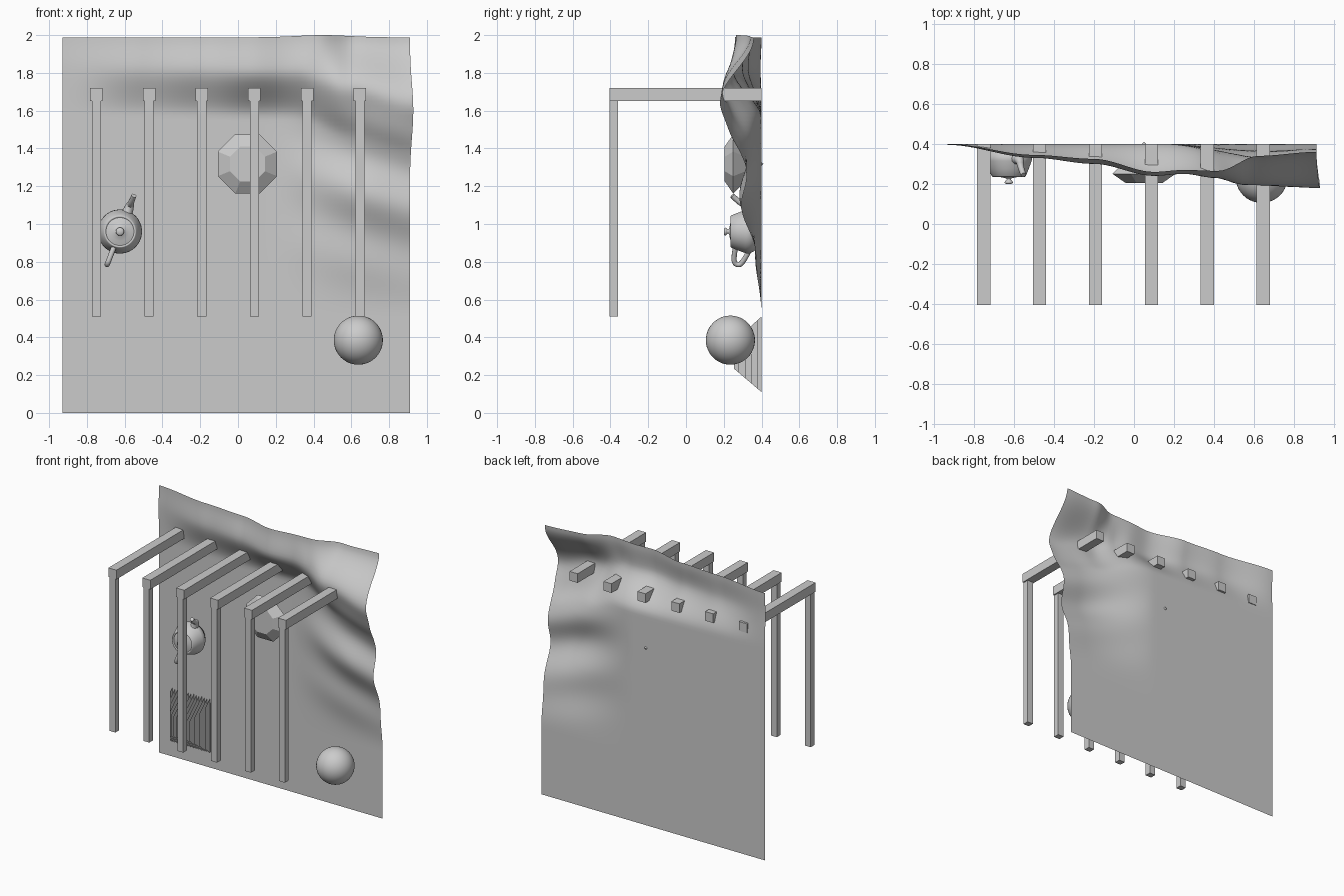
import bpy, bmesh, math
from mathutils import Vector

if "Cube" in bpy.data.objects:
    bpy.data.objects.remove(bpy.data.objects["Cube"])


def finish(bm, name, smooth=False):
    bmesh.ops.remove_doubles(bm, verts=bm.verts, dist=1e-5)
    me = bpy.data.meshes.new(name)
    bm.to_mesh(me)
    bm.free()
    for p in me.polygons:
        p.use_smooth = smooth
    ob = bpy.data.objects.new(name, me)
    bpy.context.collection.objects.link(ob)
    return ob


def box(bm, x, y, z):
    vs = bmesh.ops.create_cube(bm, size=1)["verts"]
    for v in vs:
        v.co = Vector([(a + b) / 2 + c * (b - a) for (a, b), c in zip((x, y, z), v.co)])


def lathe(name, cx, cz, profile, sides, smooth):
    # profile of (radius, y) turned about an axis running front to back
    bm = bmesh.new()
    rings = [[bm.verts.new((cx + r * math.cos((k + .5) * math.tau / sides), y,
                            cz + r * math.sin((k + .5) * math.tau / sides)))
              for k in range(sides)] for r, y in profile]
    for a, b in zip(rings, rings[1:]):
        for k in range(sides):
            j = (k + 1) % sides
            bm.faces.new((a[k], a[j], b[j], b[k]))
    bmesh.ops.remove_doubles(bm, verts=bm.verts, dist=1e-5)
    bmesh.ops.recalc_face_normals(bm, faces=bm.faces)
    return finish(bm, name, smooth)


def ease(a, b, t):
    t = min(1, max(0, (t - a) / (b - a)))
    return t * t * (3 - 2 * t)


def lerp(points, x):
    for (x0, y0), (x1, y1) in zip(points, points[1:]):
        if x <= x1:
            return y0 + (y1 - y0) * ease(x0, x1, x)
    return points[-1][1]


# rippled sheet: forward offsets of the top edge and of the ridge below it
top_edge = [(-.93, 0), (-.5, .055), (-.2, .075), (.1, .14), (.25, .13), (.42, .135), (.62, .06), (.91, .04)]
ridge = [(-.93, .005), (-.5, .07), (-.2, .1), (.1, .16), (.25, .15), (.4, .17), (.55, .205), (.91, .22)]
ridge_z = [(-.93, 1.84), (.3, 1.82), (.6, 1.72), (.91, 1.64)]


def bulge(x, z):
    zr = lerp(ridge_z, x)
    top, mid = lerp(top_edge, x), lerp(ridge, x)
    low = .11 * ease(.15, .75, x) * ease(.5, 1.35, z) * (1 + .28 * math.sin(15 * z + 5 * x))
    if z > zr:
        return mid + (top - mid) * ease(zr, 2, z)
    return low + (mid - low) * ease(zr - .26, zr, z)


bm = bmesh.new()
bmesh.ops.create_grid(bm, x_segments=70, y_segments=80, size=1)
for v in bm.verts:
    x, z = -.01 + .92 * v.co.x, 1 + v.co.y
    wave = .018 * ease(.6, .91, x) * math.exp(-((z - 1.6) / .2) ** 2)
    lift = -.012 + .012 * math.exp(-((x - .45) / .2) ** 2)
    v.co = (x + wave, .4 - bulge(x, z), z + lift * ease(1.7, 2, z))
finish(bm, "sheet", True)

# six bars, each with a hanging leg
for i in range(6):
    x = -.75 + i * .279
    bm = bmesh.new()
    box(bm, (x - .033, x + .033), (-.405, .4), (1.652, 1.72))
    finish(bm, f"bar_{i + 1}")
    bm = bmesh.new()
    box(bm, (x - .024, x + .024), (-.405, -.36), (.51, 1.655))
    finish(bm, f"leg_{i + 1}")

# ball
bm = bmesh.new()
bmesh.ops.create_uvsphere(bm, u_segments=40, v_segments=24, radius=.13)
bmesh.ops.translate(bm, verts=bm.verts, vec=(.637, .235, .385))
finish(bm, "ball", True)

# faceted gem, its point reaching through the sheet
lathe("gem", .05, 1.318, [(0, .205), (.1, .205), (.17, .25), (0, .41)], 8, False)

# pot with its lid facing forward
cx, cz = -.625, .96
lathe("pot_body", cx, cz, [(.072, .247), (.08, .235), (.086, .24), (.1, .275), (.115, .315),
                           (.117, .335), (.105, .36), (.088, .375), (.085, .387), (0, .387)], 36, True)
lathe("pot_lid", cx, cz, [(0, .2), (.016, .201), (.022, .207), (.018, .214), (.009, .222),
                          (.014, .228), (.05, .236), (.078, .245)], 36, True)


def pot_tube(name, pts, radius):
    # path of (distance from the pot axis, y, thickness)
    cu = bpy.data.curves.new(name, "CURVE")
    cu.dimensions = "3D"
    cu.bevel_depth = radius
    cu.bevel_resolution = 3
    cu.use_fill_caps = True
    sp = cu.splines.new("NURBS")
    sp.points.add(len(pts) - 1)
    for p, (d, y, r) in zip(sp.points, pts):
        p.co = (cx + d * .36, y, cz + d * .93, 1)
        p.radius = r
    sp.use_endpoint_u = True
    sp.order_u = 3
    ob = bpy.data.objects.new(name, cu)
    bpy.context.collection.objects.link(ob)


pot_tube("pot_spout", [(.09, .325, 2.2), (.15, .33, 1.7), (.165, .28, 1), (.205, .245, 1)], .014)
pot_tube("pot_handle", [(-.09, .262, 1), (-.16, .25, 1), (-.19, .265, 1), (-.185, .3, 1), (-.105, .335, 1)], .014)

# louvre of thin upright fins, deepest in the middle
bm = bmesh.new()
for i in range(16):
    x = -.82 + i * .022
    d = min(.145, 1.5 * min(x + .835, -.475 - x))
    bm.faces.new([bm.verts.new((x, .4 - a, z)) for a, z in
                  ((0, .11), (0, .51), (d, .51 - d * .9), (d, .11 + d * .85))])
finish(bm, "louvre_fins")
